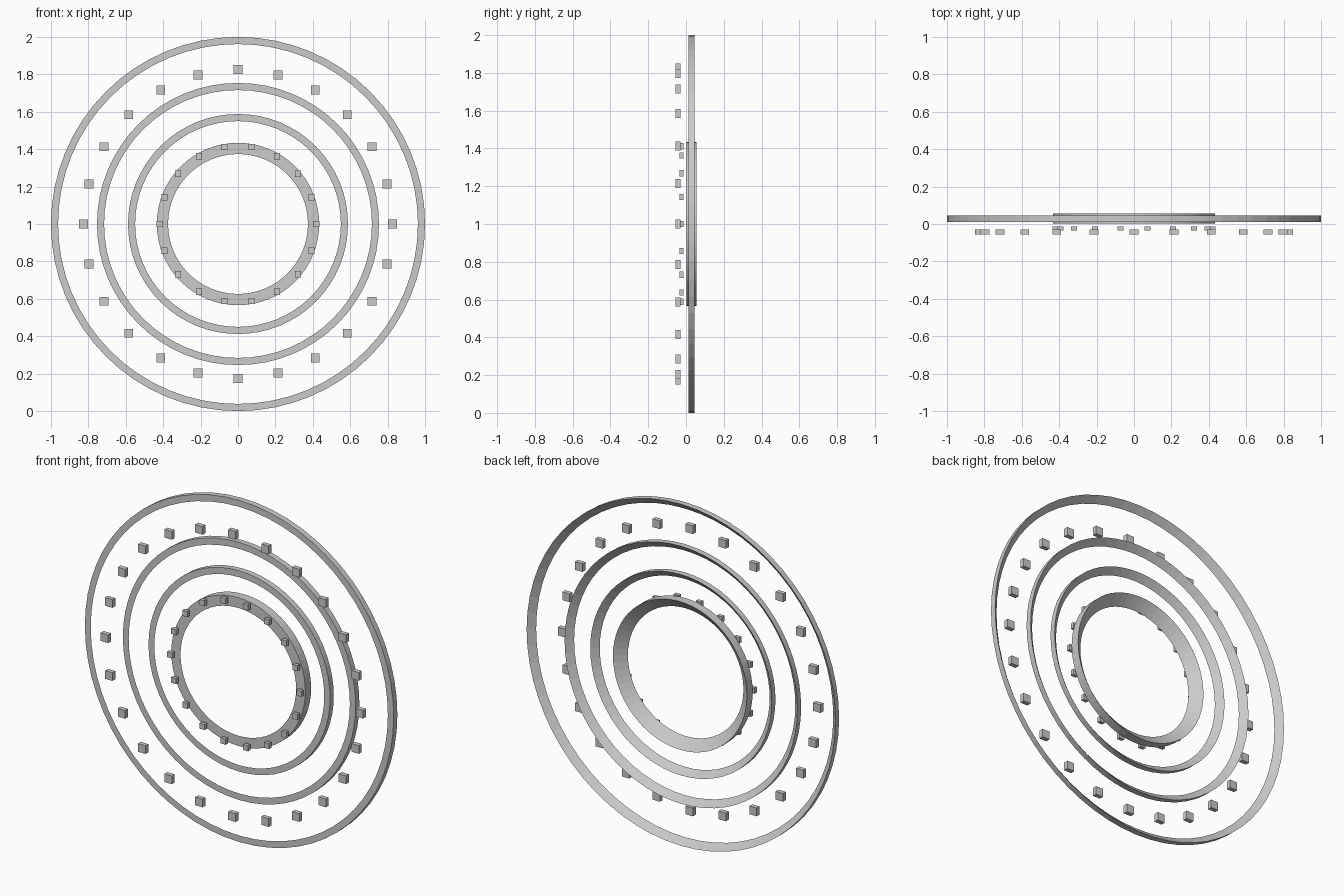
import bpy, bmesh, math
from mathutils import Matrix

cube = bpy.data.objects.get("Cube")
if cube:
    bpy.data.objects.remove(cube, do_unlink=True)

grey = bpy.data.materials.new("light grey")
grey.use_nodes = True
colour = (0.6, 0.6, 0.6, 1)
grey.diffuse_color = colour
grey.node_tree.nodes["Principled BSDF"].inputs["Base Color"].default_value = colour

CENTRE_Z = 1.0
SEGMENTS = 64


def finish(bm, name):
    bmesh.ops.recalc_face_normals(bm, faces=bm.faces)
    mesh = bpy.data.meshes.new(name)
    bm.to_mesh(mesh)
    bm.free()
    mesh.materials.append(grey)
    obj = bpy.data.objects.new(name, mesh)
    obj.location.z = CENTRE_Z
    bpy.context.collection.objects.link(obj)
    return obj


def ring(name, inner, outer, front, back):
    """Flat front, straight outer wall, and a back sloping in to the hole."""
    bm = bmesh.new()
    profile = [(inner, front), (outer, front), (outer, back)]
    loops = []
    for i in range(SEGMENTS):
        a = math.tau * i / SEGMENTS
        loops.append([bm.verts.new((r * math.sin(a), y, r * math.cos(a)))
                      for r, y in profile])
    for i, here in enumerate(loops):
        after = loops[(i + 1) % SEGMENTS]
        for j in range(len(profile)):
            k = (j + 1) % len(profile)
            bm.faces.new((here[j], here[k], after[k], after[j]))
    return finish(bm, name)


def block_circle(name, count, radius, size, front, back):
    """Upright blocks spaced evenly round a circle."""
    bm = bmesh.new()
    scale = Matrix.Diagonal((size, back - front, size, 1))
    for i in range(count):
        a = math.tau * i / count
        place = Matrix.Translation((radius * math.cos(a), (front + back) / 2,
                                    radius * math.sin(a)))
        bmesh.ops.create_cube(bm, size=1, matrix=place @ scale)
    return finish(bm, name)


# Three thin rings
for name, inner, outer in (("outer_ring", 0.962, 1.0),
                           ("middle_ring", 0.716, 0.754),
                           ("small_ring", 0.55, 0.588)):
    ring(name, inner, outer, 0.012, 0.046)

# Thicker ring round the central hole
ring("centre_ring", 0.374, 0.434, 0.003, 0.056)

# Floating blocks in front of the rings
block_circle("outer_blocks", 24, 0.826, 0.048, -0.056, -0.03)
block_circle("centre_blocks", 18, 0.418, 0.033, -0.034, -0.013)
